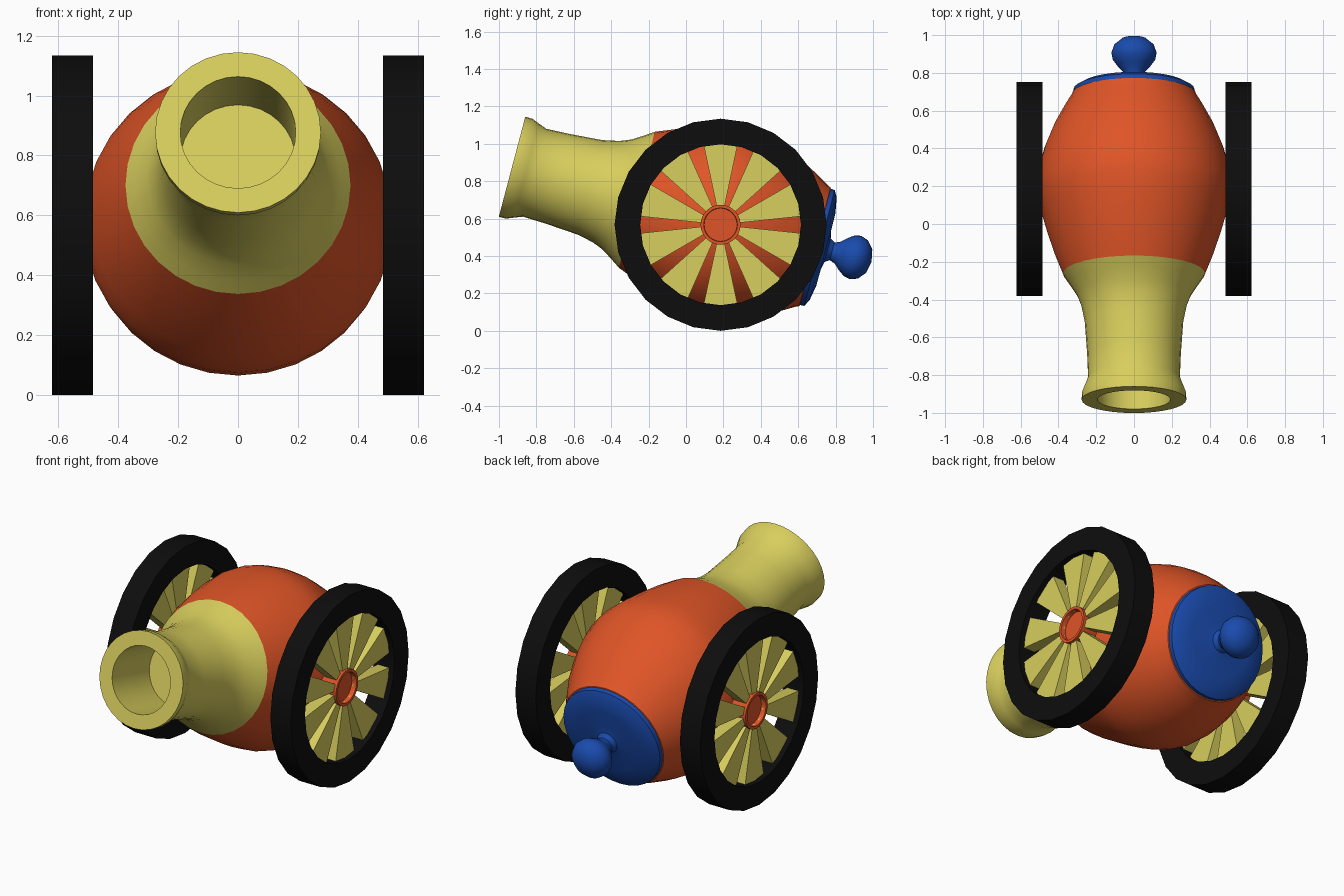
import bpy, bmesh, math
from mathutils import Vector

if "Cube" in bpy.data.objects:
    bpy.data.objects.remove(bpy.data.objects["Cube"])

def material(name, rgb):
    m = bpy.data.materials.new(name)
    m.diffuse_color = (*rgb, 1)
    m.use_nodes = True
    m.node_tree.nodes["Principled BSDF"].inputs["Base Color"].default_value = m.diffuse_color
    return m

RED = material("red", (0.74, 0.09, 0.02))
YELLOW = material("yellow", (0.69, 0.62, 0.11))
BLUE = material("blue", (0.01, 0.07, 0.42))
BLACK = material("black", (0.004, 0.004, 0.004))

def finish(bm, name, mat, mirror=False, smooth=True):
    bmesh.ops.remove_doubles(bm, verts=bm.verts, dist=1e-5)
    bmesh.ops.recalc_face_normals(bm, faces=bm.faces)
    me = bpy.data.meshes.new(name)
    bm.to_mesh(me)
    bm.free()
    me.materials.append(mat)
    ob = bpy.data.objects.new(name, me)
    bpy.context.collection.objects.link(ob)
    if smooth:
        bpy.ops.object.select_all(action='DESELECT')
        ob.select_set(True)
        bpy.context.view_layer.objects.active = ob
        bpy.ops.object.shade_smooth_by_angle(angle=math.radians(35))
    if mirror:
        ob.modifiers.new("mirror", 'MIRROR')
    return ob

def lathe(name, profile, origin, axis, up, n, mat, closed=False, mirror=False):
    """Spin (distance along axis, radius) points around the axis."""
    bm = bmesh.new()
    side = axis.cross(up)
    rings = []
    for t, r in profile:
        rings.append([bm.verts.new(origin + axis * t + r * (
            math.cos(a) * up + math.sin(a) * side))
            for a in (2 * math.pi * i / n for i in range(n))])
    pairs = list(zip(rings, rings[1:]))
    if closed:
        pairs.append((rings[-1], rings[0]))
    for a, b in pairs:
        for i in range(n):
            j = (i + 1) % n
            bm.faces.new((a[i], a[j], b[j], b[i]))
    return finish(bm, name, mat, mirror)

# Tilted barrel: muzzle with bore, body, rear cap with knob
TILT = math.radians(14.8)
MUZZLE = Vector((0, -0.93, 0.877))
AXIS = Vector((0, math.cos(TILT), -math.sin(TILT)))
UP = Vector((0, math.sin(TILT), math.cos(TILT)))

lathe("muzzle", [(0.37, 0), (0.37, 0.193), (0, 0.193), (0, 0.277), (0.04, 0.276),
                 (0.08, 0.26), (0.125, 0.243), (0.25, 0.248), (0.43, 0.261),
                 (0.52, 0.28), (0.58, 0.304), (0.64, 0.342), (0.69, 0.376)],
      MUZZLE, AXIS, UP, 32, YELLOW)
lathe("barrel_body", [(0.69, 0.376), (0.8, 0.42), (0.92, 0.46), (1.04, 0.494),
                      (1.12, 0.512), (1.19, 0.516), (1.28, 0.502), (1.38, 0.474),
                      (1.5, 0.425), (1.6, 0.37), (1.655, 0.337), (1.675, 0.328),
                      (1.68, 0.31)],
      MUZZLE, AXIS, UP, 32, RED)
lathe("rear_cap_and_knob", [(1.665, 0.31), (1.675, 0.322), (1.70, 0.32), (1.72, 0.285),
                            (1.735, 0.2), (1.736, 0.11), (1.745, 0.065), (1.77, 0.049),
                            (1.80, 0.06), (1.83, 0.088), (1.865, 0.113), (1.90, 0.12),
                            (1.94, 0.106), (1.975, 0.065), (1.988, 0)],
      MUZZLE, AXIS, UP, 32, BLUE)

# Wheels, mirrored across x
HUB = Vector((0, 0.185, 0.567))
X, Z = Vector((1, 0, 0)), Vector((0, 0, 1))
lathe("tyres", [(0.485, 0.43), (0.485, 0.567), (0.622, 0.567), (0.622, 0.43)],
      HUB, X, Z, 24, BLACK, closed=True, mirror=True)
lathe("hubs", [(0.40, 0), (0.40, 0.09), (0.50, 0.09), (0.50, 0.107), (0.605, 0.107),
               (0.605, 0.09), (0.575, 0.088), (0.575, 0)],
      HUB, X, Z, 24, RED, mirror=True)

# Ten wedge spokes per wheel
bm = bmesh.new()
for k in range(10):
    mid = math.radians(18 + 36 * k)
    half = math.radians(12)
    corners = []
    for x in (0.515, 0.59):
        corners.append([bm.verts.new(HUB + Vector((x, r * math.cos(mid + s * half),
                                                   r * math.sin(mid + s * half))))
                        for r, s in ((0.09, -1), (0.44, -1), (0.447, 0), (0.44, 1), (0.09, 1))])
    inner, outer = corners
    bm.faces.new(inner)
    bm.faces.new(outer)
    for i in range(5):
        j = (i + 1) % 5
        bm.faces.new((inner[i], inner[j], outer[j], outer[i]))
finish(bm, "spokes", YELLOW, mirror=True, smooth=False)
